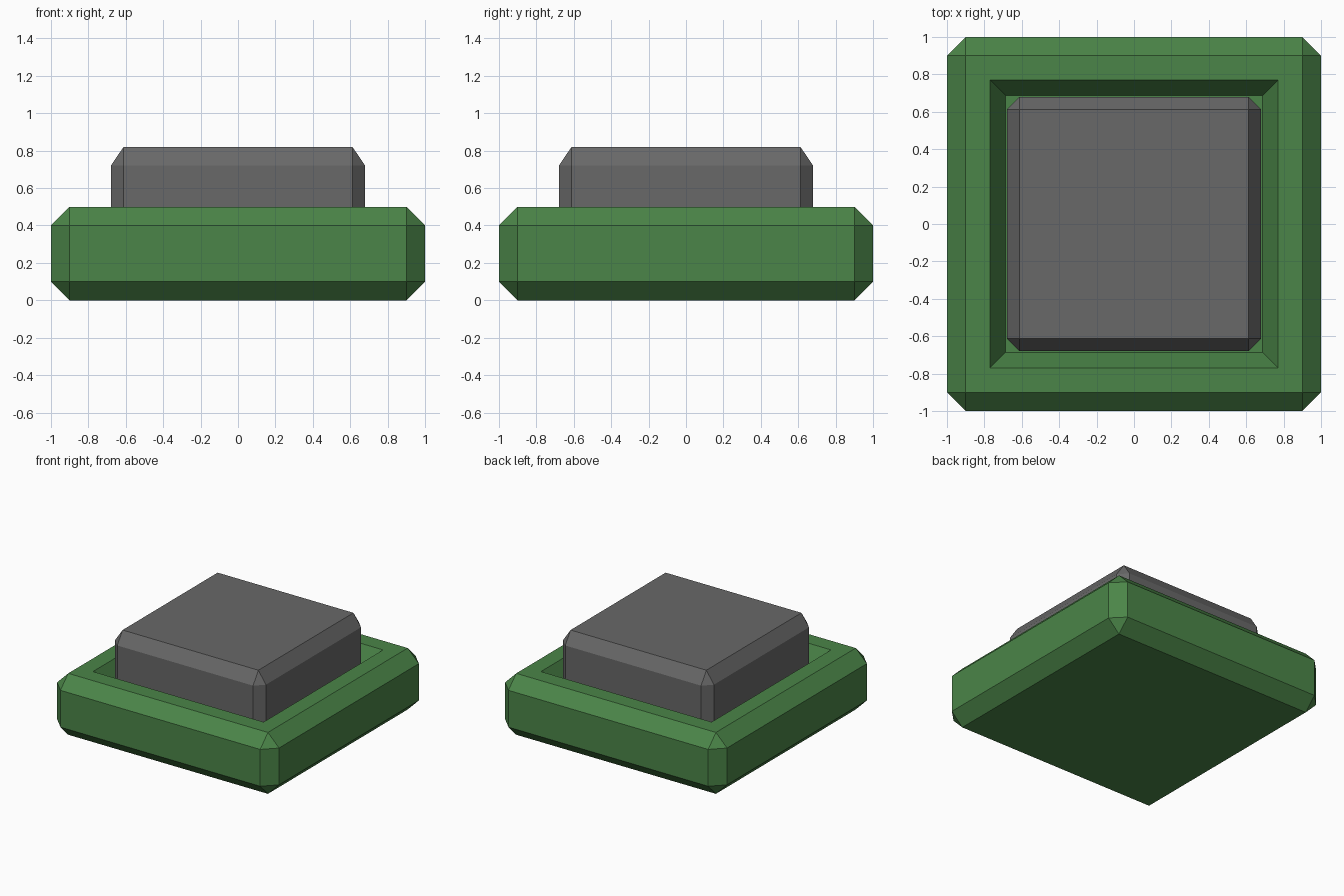
import bpy, bmesh
from mathutils import Matrix, Vector

if "Cube" in bpy.data.objects:
    bpy.data.objects.remove(bpy.data.objects["Cube"])


def material(name, rgb):
    m = bpy.data.materials.new(name)
    m.diffuse_color = (*rgb, 1)
    m.use_nodes = True
    m.node_tree.nodes["Principled BSDF"].inputs["Base Color"].default_value = m.diffuse_color
    return m


def chamfered_slab():
    # 2 x 2 x 0.5 slab with every edge chamfered by 0.1
    bm = bmesh.new()
    bmesh.ops.create_cube(bm, size=1, matrix=Matrix.Translation((0, 0, 0.25)) @ Matrix.Diagonal((2, 2, 0.5, 1)))
    bmesh.ops.bevel(bm, geom=bm.edges[:], offset=0.1, offset_type='OFFSET',
                    segments=1, profile=0.5, affect='EDGES')
    bm.normal_update()
    return bm


def finish(bm, name, mat):
    bmesh.ops.recalc_face_normals(bm, faces=bm.faces[:])
    me = bpy.data.meshes.new(name)
    bm.to_mesh(me)
    bm.free()
    me.materials.append(mat)
    ob = bpy.data.objects.new(name, me)
    bpy.context.collection.objects.link(ob)


green = material("green", (0.07, 0.235, 0.065))
grey = material("dark grey", (0.14, 0.14, 0.14))

# base with a sloping recess in its top
bm = chamfered_slab()
top = max(bm.faces, key=lambda f: f.calc_center_median().z)
bmesh.ops.inset_region(bm, faces=[top], thickness=0.185)
bmesh.ops.inset_region(bm, faces=[top], thickness=0.115)
for v in top.verts:
    v.co.z = 0.35
finish(bm, "base", green)

# raised button: the same slab, narrower, sunk into the recess
bm = chamfered_slab()
bmesh.ops.scale(bm, vec=Vector((0.68, 0.68, 1)), verts=bm.verts[:])
bmesh.ops.translate(bm, vec=Vector((0, 0, 0.32)), verts=bm.verts[:])
finish(bm, "button", grey)
